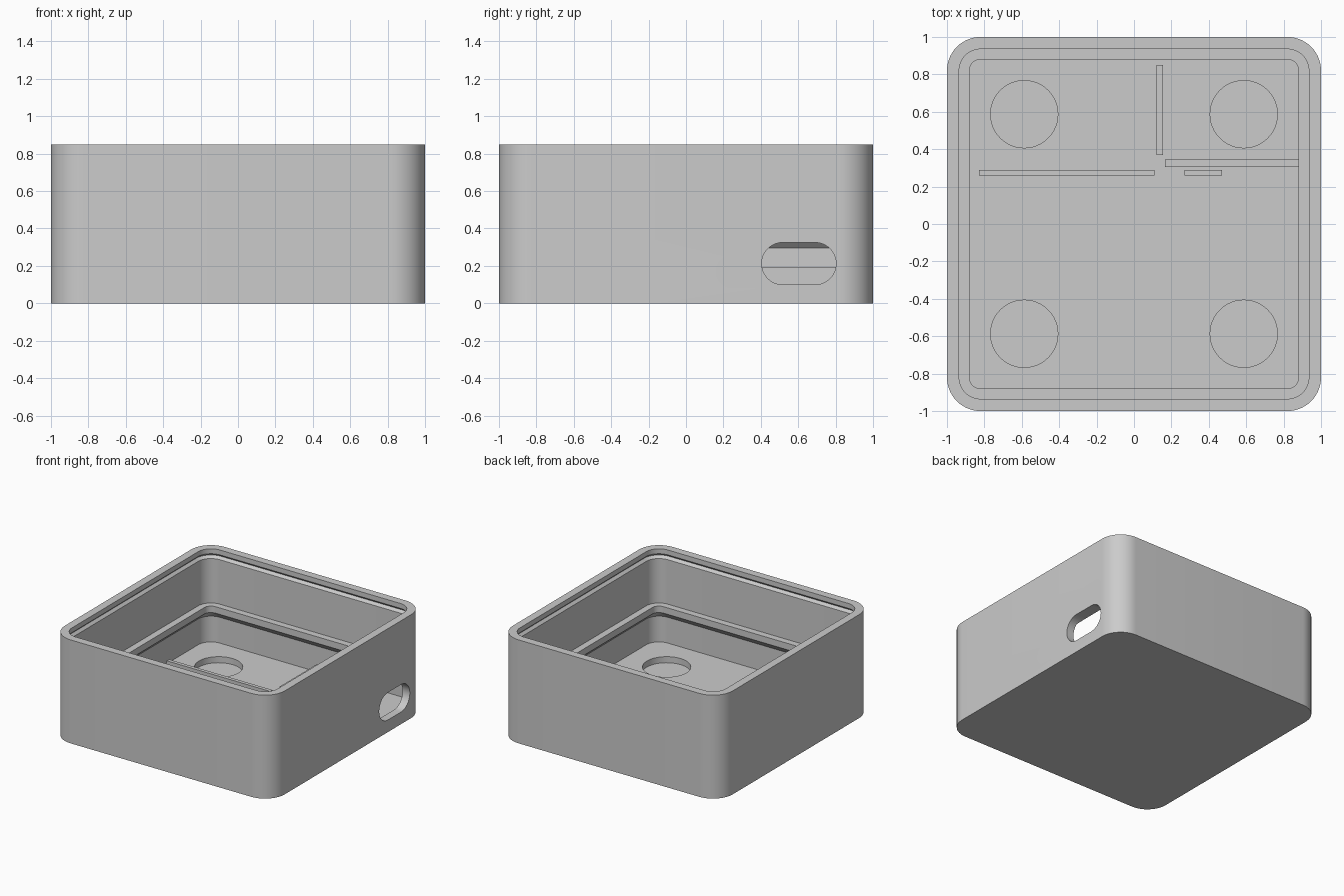
import bpy, bmesh, math

old = bpy.data.objects.get("Cube")
if old:
    bpy.data.objects.remove(old, do_unlink=True)

grey = bpy.data.materials.new("plain_grey")
grey.use_nodes = True
grey.diffuse_color = (0.6, 0.6, 0.6, 1)
grey.node_tree.nodes["Principled BSDF"].inputs["Base Color"].default_value = (0.6, 0.6, 0.6, 1)

FLOOR = 0.085
ARC_CENTRE = 0.82   # shared centre of all corner arcs


def make_object(name, bm):
    bmesh.ops.recalc_face_normals(bm, faces=bm.faces)
    mesh = bpy.data.meshes.new(name)
    bm.to_mesh(mesh)
    bm.free()
    mesh.materials.append(grey)
    obj = bpy.data.objects.new(name, mesh)
    bpy.context.collection.objects.link(obj)
    return obj


def arc(cx, cy, r, start, sweep, steps):
    return [(cx + r * math.cos(start + sweep * i / steps),
             cy + r * math.sin(start + sweep * i / steps)) for i in range(steps + 1)]


def rounded_square(half):
    pts = []
    for q, (sx, sy) in enumerate([(1, 1), (-1, 1), (-1, -1), (1, -1)]):
        pts += arc(sx * ARC_CENTRE, sy * ARC_CENTRE, half - ARC_CENTRE,
                   q * math.pi / 2, math.pi / 2, 14)
    return pts


def loft(name, rings):
    """Skin a list of point rings and cap both ends."""
    bm = bmesh.new()
    loops = [[bm.verts.new(p) for p in ring] for ring in rings]
    n = len(loops[0])
    for a, b in zip(loops, loops[1:]):
        for i in range(n):
            j = (i + 1) % n
            bm.faces.new((a[i], a[j], b[j], b[i]))
    bm.faces.new(loops[0])
    bm.faces.new(loops[-1])
    return make_object(name, bm)


def box(name, x0, x1, y0, y1, z0, z1):
    return loft(name, [[(x0, y0, z), (x1, y0, z), (x1, y1, z), (x0, y1, z)] for z in (z0, z1)])


# Case wall section: outside, rim, snap groove, chamfered ledge, floor
section = [(1, 0), (1, 0.85), (0.935, 0.85),
           (0.935, 0.81), (0.955, 0.79), (0.935, 0.77),
           (0.935, 0.405), (0.88, 0.405), (0.88, 0.352), (0.935, 0.297),
           (0.935, FLOOR)]
case = loft("case", [[(x, y, z) for x, y in rounded_square(h)] for h, z in section])

# Cutters: four round floor recesses and the port slot in the left wall
cutters = []
for sx in (-1, 1):
    for sy in (-1, 1):
        circle = arc(sx * 0.587, sy * 0.587, 0.18, 0, math.tau, 48)[:-1]
        cutters.append(loft("recess_cutter", [[(x, y, z) for x, y in circle] for z in (0.035, 0.2)]))
slot = (arc(0.69, 0.2125, 0.1125, -math.pi / 2, math.pi, 20)
        + arc(0.517, 0.2125, 0.1125, math.pi / 2, math.pi, 20))
cutters.append(loft("port_cutter", [[(x, y, z) for y, z in slot] for x in (0.8, 1.1)]))

for cutter in cutters:
    cutter.hide_render = True
    mod = case.modifiers.new("cut", 'BOOLEAN')
    mod.operation = 'DIFFERENCE'
    mod.solver = 'EXACT'
    mod.object = cutter
bpy.context.view_layer.update()
result = bpy.data.meshes.new_from_object(
    case.evaluated_get(bpy.context.evaluated_depsgraph_get()))
case.modifiers.clear()
case.data = result
for cutter in cutters:
    bpy.data.objects.remove(cutter, do_unlink=True)

# Rounded corners smooth, all other edges sharp
bpy.ops.object.select_all(action='DESELECT')
case.select_set(True)
bpy.context.view_layer.objects.active = case
bpy.ops.object.shade_smooth_by_angle(angle=math.radians(25))

# Low ribs that hold the contents in place
ribs = {
    "long_rib": (-0.83, 0.11, 0.26, 0.29),
    "short_rib": (0.27, 0.47, 0.26, 0.29),
    "wall_rib": (0.165, 0.94, 0.305, 0.345),
    "cross_rib": (0.12, 0.155, 0.37, 0.85),
}
for name, extent in ribs.items():
    box(name, *extent, FLOOR - 0.01, 0.195)
